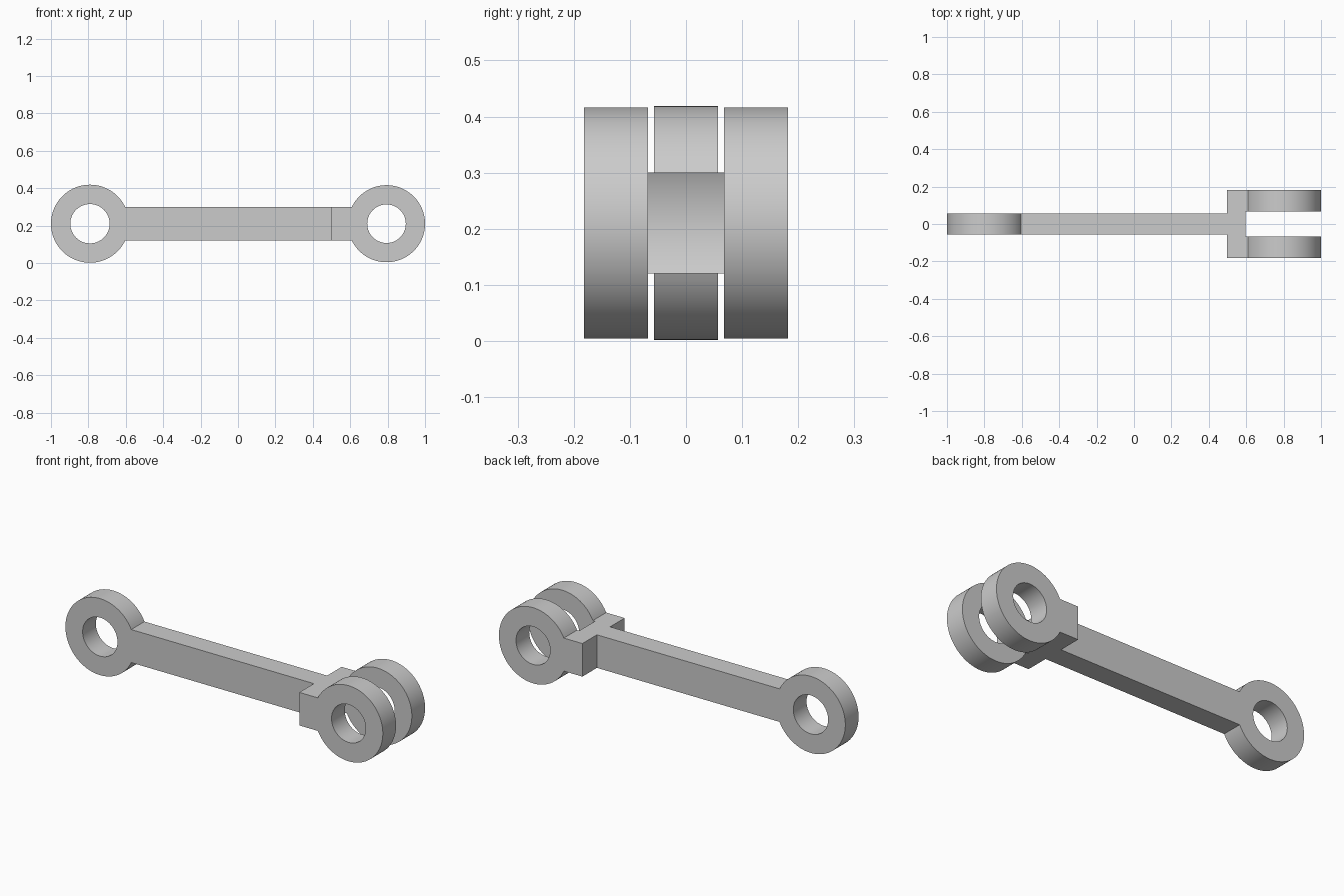
import bpy
import bmesh
from math import asin, cos, sin, pi, radians

if "Cube" in bpy.data.objects:
    bpy.data.objects.remove(bpy.data.objects["Cube"], do_unlink=True)

MID_Z = 0.21       # height of the link's centre line
BAR_HALF = 0.09    # half height of the bar
BLOCK_X = 0.497    # where the bar meets the fork
ROD_HALF = 0.057   # half thickness of the bar and single eye
GAP_HALF = 0.068   # half width of the fork slot
FORK_HALF = 0.182  # half width of the fork

grey = bpy.data.materials.new("plain_grey")
grey.use_nodes = True
grey.diffuse_color = (0.6, 0.6, 0.6, 1)
grey.node_tree.nodes["Principled BSDF"].inputs["Base Color"].default_value = grey.diffuse_color


def arc(cx, radius, start, end, steps=96):
    """Points along an arc in the side plane."""
    angles = [start + (end - start) * i / steps for i in range(steps + 1)]
    return [(cx + radius * cos(a), MID_Z + radius * sin(a)) for a in angles]


def prism(name, outline, half):
    """Extrude a side outline evenly to both sides of y = 0."""
    bm = bmesh.new()
    face = bm.faces.new([bm.verts.new((x, -half, z)) for x, z in outline])
    grown = bmesh.ops.extrude_face_region(bm, geom=[face])["geom"]
    verts = [g for g in grown if isinstance(g, bmesh.types.BMVert)]
    bmesh.ops.translate(bm, verts=verts, vec=(0, 2 * half, 0))
    bmesh.ops.recalc_face_normals(bm, faces=bm.faces)
    mesh = bpy.data.meshes.new(name)
    bm.to_mesh(mesh)
    bm.free()
    mesh.materials.append(grey)
    obj = bpy.data.objects.new(name, mesh)
    bpy.context.collection.objects.link(obj)
    return obj


def disc(name, cx, radius, half):
    return prism(name, arc(cx, radius, 0, 2 * pi)[:-1], half)


def combine(obj, tool, operation):
    """Apply a boolean and discard the tool object."""
    mod = obj.modifiers.new(operation.lower(), 'BOOLEAN')
    mod.operation = operation
    mod.solver = 'EXACT'
    mod.object = tool
    bpy.context.view_layer.objects.active = obj
    bpy.ops.object.modifier_apply(modifier=mod.name)
    bpy.data.objects.remove(tool, do_unlink=True)


def eye_with_tail(name, cx, radius, hole, side, half):
    """Round eye with a straight tail to the block; side is the tail direction."""
    a = asin(BAR_HALF / radius)
    if side > 0:
        outline = arc(cx, radius, a, 2 * pi - a)
    else:
        outline = arc(cx, radius, -pi + a, pi - a)
    # Tail end corners follow the arc's last and first heights
    outline += [(BLOCK_X, outline[-1][1]), (BLOCK_X, outline[0][1])]
    obj = prism(name, outline, half)
    combine(obj, disc("hole_cutter", cx, hole, half + 0.1), 'DIFFERENCE')
    return obj


# Bar with its single eye
rod = eye_with_tail("bar_and_eye", -0.7915, 0.2085, 0.105, 1, ROD_HALF)

# Fork with two eyes and a rounded slot
fork = eye_with_tail("clevis_link", 0.794, 0.206, 0.103, -1, FORK_HALF)
combine(fork, disc("slot_cutter", 0.794, 0.218, GAP_HALF), 'DIFFERENCE')

# Join into one solid link
combine(fork, rod, 'UNION')

bpy.ops.object.select_all(action='DESELECT')
fork.select_set(True)
bpy.context.view_layer.objects.active = fork
bpy.ops.object.shade_smooth_by_angle(angle=radians(30))
